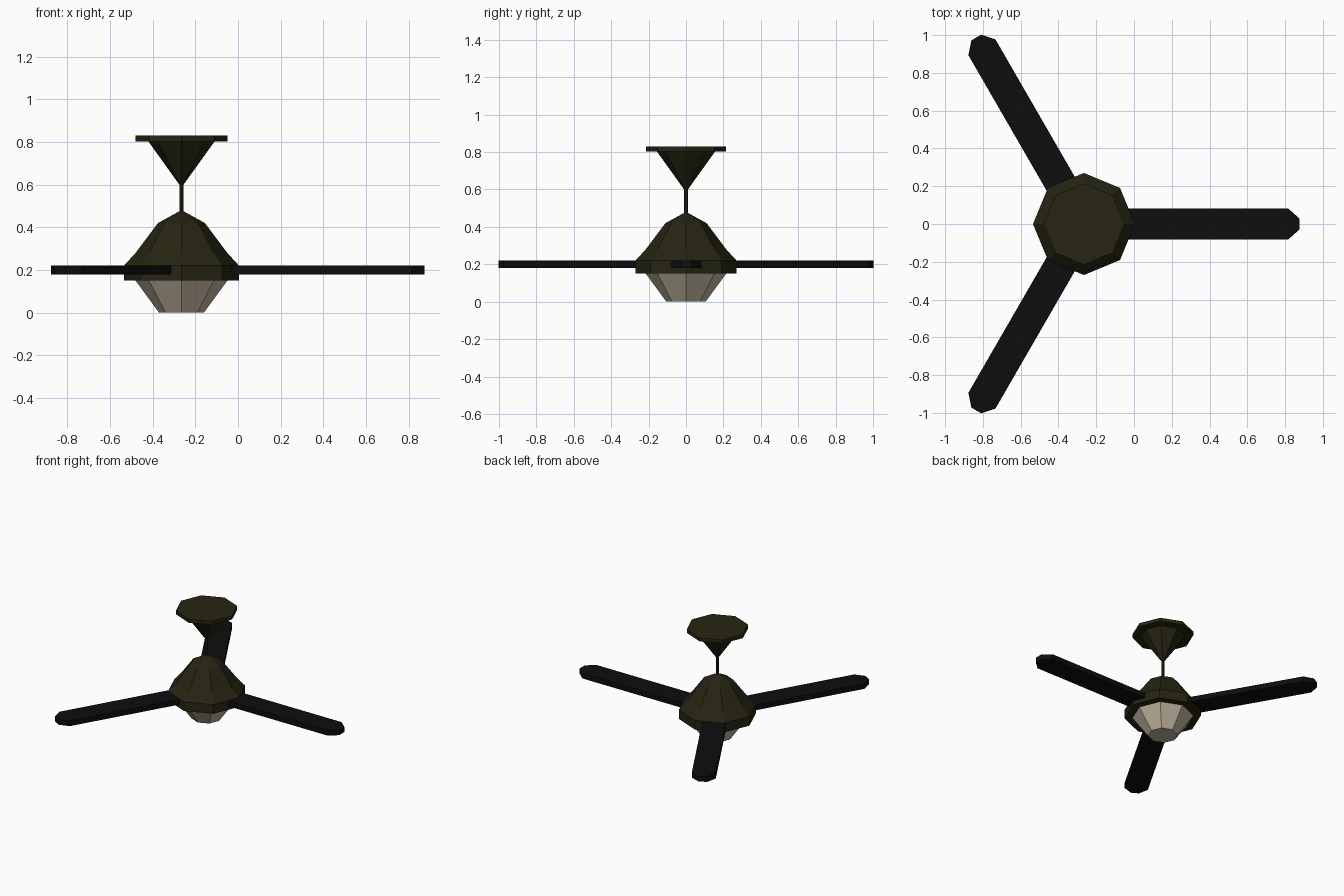
import bpy, bmesh, math

if "Cube" in bpy.data.objects:
    bpy.data.objects.remove(bpy.data.objects["Cube"])

CX = -0.265  # fan axis

def material(name, rgb):
    m = bpy.data.materials.new(name)
    m.diffuse_color = (*rgb, 1)
    m.use_nodes = True
    m.node_tree.nodes["Principled BSDF"].inputs["Base Color"].default_value = m.diffuse_color
    return m

olive = material("dark_olive_metal", (0.019, 0.018, 0.006))
black = material("black_blade", (0.004, 0.004, 0.004))
glass = material("warm_glass", (0.52, 0.45, 0.345))

def finish(name, bm, mat):
    bmesh.ops.recalc_face_normals(bm, faces=bm.faces)
    me = bpy.data.meshes.new(name)
    bm.to_mesh(me)
    bm.free()
    me.materials.append(mat)
    ob = bpy.data.objects.new(name, me)
    ob.location.x = CX
    bpy.context.collection.objects.link(ob)
    return ob

def lathe(name, profile, mat, n=8):
    """Closed faceted solid from (radius, z) rings."""
    bm = bmesh.new()
    rings = [[bm.verts.new((r * math.cos(math.tau * i / n), r * math.sin(math.tau * i / n), z))
              for i in range(n)] for r, z in profile]
    for a, b in zip(rings, rings[1:]):
        for i in range(n):
            j = (i + 1) % n
            bm.faces.new((a[i], a[j], b[j], b[i]))
    bm.faces.new(rings[0][::-1])
    bm.faces.new(rings[-1])
    return finish(name, bm, mat)

# Lamp bowl, motor housing, hanging rod, ceiling canopy
lathe("lamp_bowl", [(0.105, 0), (0.215, 0.15), (0.215, 0.16)], glass)
lathe("motor_housing", [(0.27, 0.15), (0.27, 0.22), (0.215, 0.28), (0.11, 0.42), (0.01, 0.475)], olive)
lathe("hanging_rod", [(0.01, 0.47), (0.01, 0.605)], olive)
lathe("canopy_cone", [(0.01, 0.6), (0.157, 0.805)], olive)
lathe("ceiling_plate", [(0.215, 0.802), (0.215, 0.83)], olive)

# Three blades with chamfered tips
outline = [(0.2, -0.083), (1.08, -0.083), (1.14, -0.03), (1.14, 0.03), (1.08, 0.083), (0.2, 0.083)]
for k in range(3):
    bm = bmesh.new()
    face = bm.faces.new([bm.verts.new((x, y, 0.18)) for x, y in outline])
    ext = bmesh.ops.extrude_face_region(bm, geom=[face], use_keep_orig=True)
    for v in ext["geom"]:
        if isinstance(v, bmesh.types.BMVert):
            v.co.z = 0.22
    finish(f"blade_{k + 1}", bm, black).rotation_euler.z = math.tau * k / 3
